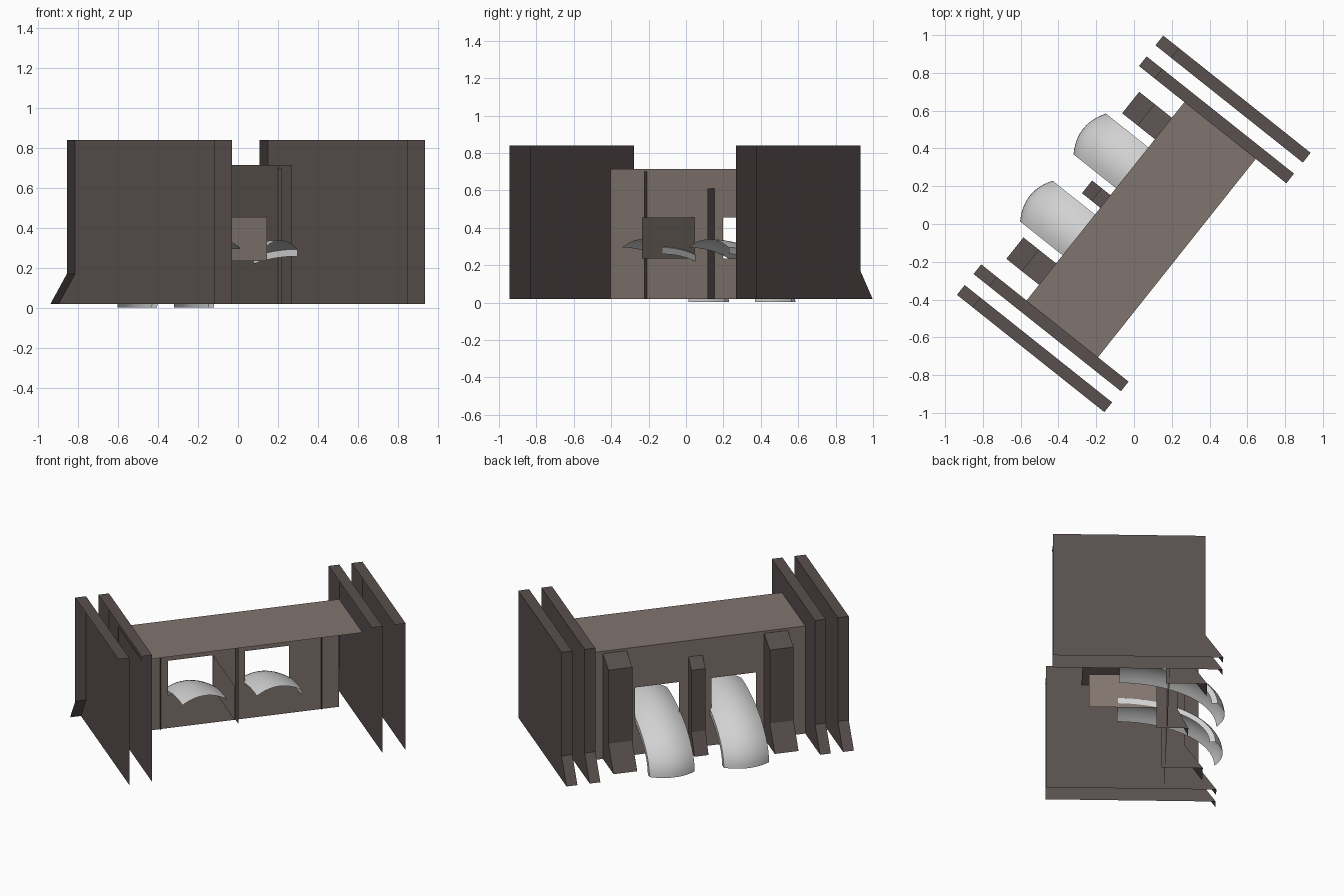
import bpy, bmesh, math
from mathutils import Matrix, Vector

if "Cube" in bpy.data.objects:
    bpy.data.objects.remove(bpy.data.objects["Cube"])

# Whole model is laid out on local axes (u along, v downstream), then turned about z
TURN = Matrix.Rotation(math.radians(51.5), 4, 'Z')


def material(name, rgb):
    m = bpy.data.materials.new(name)
    m.diffuse_color = (*rgb, 1)
    m.use_nodes = True
    m.node_tree.nodes["Principled BSDF"].inputs["Base Color"].default_value = m.diffuse_color
    return m


DARK = material("dark brown concrete", (0.100, 0.079, 0.076))
LIGHT = material("light brown concrete", (0.222, 0.177, 0.157))
WATER = material("pale grey water", (0.64, 0.64, 0.64))


def finish(name, bm, mat):
    """Point the open sheets outward (+u, +v, +z), turn and store the mesh."""
    bm.normal_update()
    for f in bm.faces:
        if f.normal.dot(Vector((1, 1, 1))) < 0:
            f.normal_flip()
    bm.transform(TURN)
    me = bpy.data.meshes.new(name)
    bm.to_mesh(me)
    bm.free()
    me.materials.append(mat)
    ob = bpy.data.objects.new(name, me)
    bpy.context.collection.objects.link(ob)
    return ob


def open_shell(name, edge, upstream, u0, u1):
    """Sheet along the (v, z) edge from u0 to u1, with a side face at u1.
    The side face reaches back to v = upstream; other sides stay open."""
    bm = bmesh.new()
    for (v0, z0), (v1, z1) in zip(edge, edge[1:]):
        bm.faces.new([bm.verts.new(c) for c in
                      ((u0, v0, z0), (u1, v0, z0), (u1, v1, z1), (u0, v1, z1))])
    side = edge + [(upstream, edge[-1][1]), (upstream, edge[0][1])]
    bm.faces.new([bm.verts.new((u1, v, z)) for v, z in dict.fromkeys(side)])
    bmesh.ops.remove_doubles(bm, verts=bm.verts, dist=1e-4)
    return finish(name, bm, DARK)


def panels(name, quads):
    """Light concrete sheets, each given by four (u, v, z) corners."""
    bm = bmesh.new()
    for q in quads:
        bm.faces.new([bm.verts.new(c) for c in q])
    return finish(name, bm, LIGHT)


# End walls: two per side, with a flared downstream foot
wall = [(0.50, 0.02), (0.395, 0.17), (0.395, 0.84), (-0.497, 0.84)]
for name, u0, u1 in (("outer_end_wall_right", 0.811, 0.877),
                     ("inner_end_wall_right", 0.671, 0.736),
                     ("inner_end_wall_left", -0.736, -0.671),
                     ("outer_end_wall_left", -0.877, -0.811)):
    open_shell(name, wall, -0.497, u0, u1)

# Deck sheet
panels("deck", [[(-0.675, -0.29, 0.715), (0.675, -0.29, 0.715),
                 (0.675, 0.193, 0.715), (-0.675, 0.193, 0.715)]])

# Face wall with two openings
V = 0.193
panels("face_wall", [
    [(a, V, b), (c, V, b), (c, V, d), (a, V, d)] for a, c, b, d in (
        (-0.675, 0.675, 0.02, 0.235), (-0.675, 0.675, 0.455, 0.715),
        (-0.675, -0.37, 0.235, 0.455), (-0.10, 0.10, 0.235, 0.455),
        (0.37, 0.675, 0.235, 0.455))])

# Divider plate running upstream between the openings
panels("divider_plate", [[(-0.095, -0.26, 0.235), (-0.095, V, 0.235),
                          (-0.095, V, 0.455), (-0.095, -0.26, 0.455)]])

# Downstream piers; their side faces poke slightly through the face wall
pier = [(0.414, 0.02), (0.31, 0.17), (0.31, 0.645), (0.193, 0.70)]
open_shell("pier_right", pier, 0.172, 0.42, 0.565)
open_shell("pier_left", pier, 0.172, -0.565, -0.42)
low = [(0.317, 0.02), (0.253, 0.15), (0.253, 0.55), (0.193, 0.61)]
open_shell("pier_centre", low, 0.13, -0.044, 0.042)


# Water jets: an arched sheet following a quarter ellipse down to the ground
def water_jet(name, mid):
    half, n_arch, n_path, v_start = 0.138, 12, 20, -0.09
    bm = bmesh.new()
    rows = []
    for i in range(n_path + 1):
        a = math.pi / 2 * i / n_path

        def point(t, rise):
            return bm.verts.new((mid + half * t,
                                 v_start + (0.57 + rise) * math.sin(a),
                                 (0.29 + rise) * math.cos(a) + 0.004))
        steps = [2 * j / n_arch - 1 for j in range(n_arch + 1)]
        # arch across, then a short lip turned down on one side
        rows.append([point(t, 0.045 * (1 - t * t)) for t in steps] + [point(1, -0.035)])
    for r, q in zip(rows, rows[1:]):
        for k in range(len(r) - 1):
            bm.faces.new((r[k], r[k + 1], q[k + 1], q[k]))
    ob = finish(name, bm, WATER)
    bpy.ops.object.select_all(action='DESELECT')
    ob.select_set(True)
    bpy.context.view_layer.objects.active = ob
    bpy.ops.object.shade_smooth_by_angle(angle=math.radians(35))


water_jet("water_jet_right", 0.227)
water_jet("water_jet_left", -0.227)
